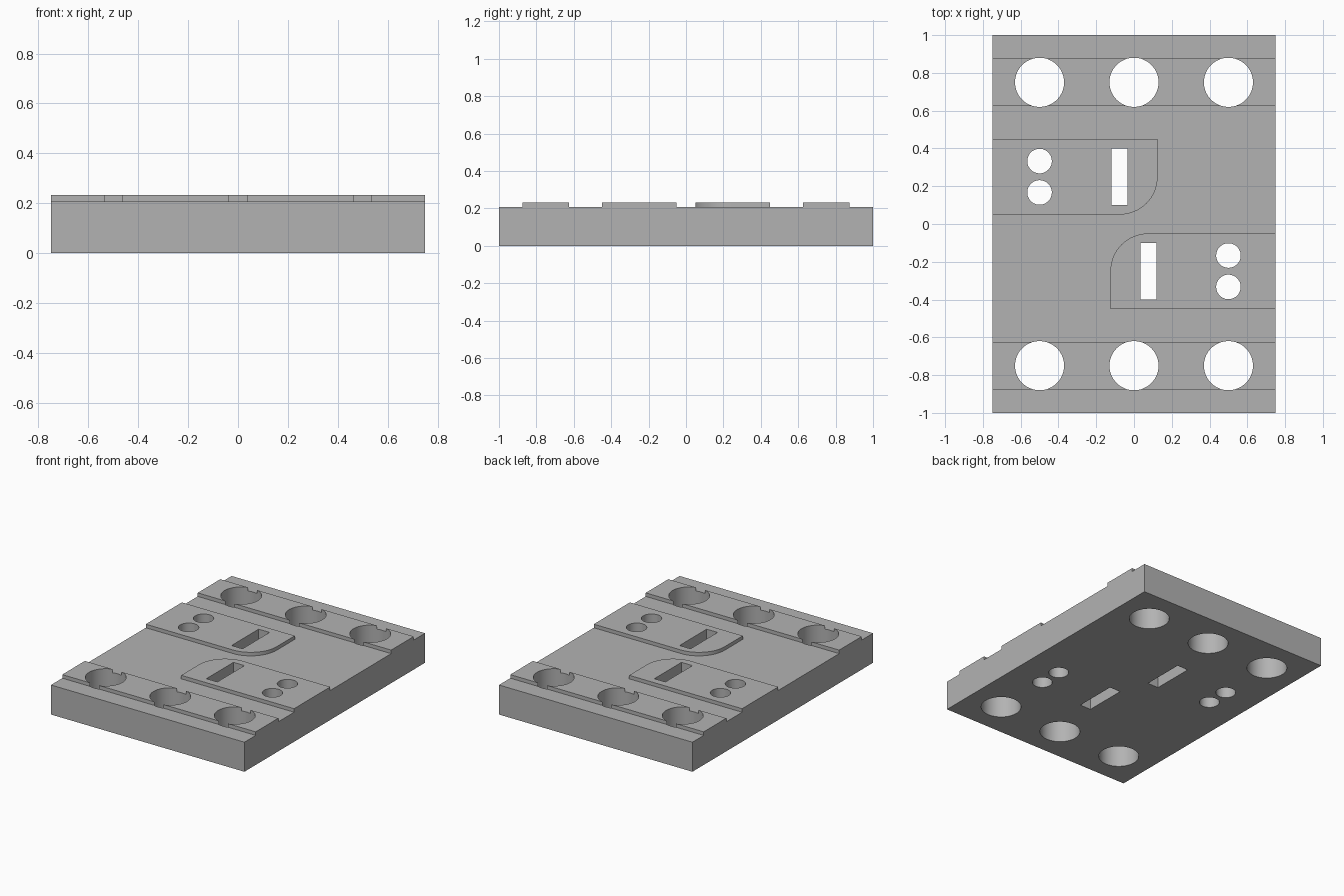
import bpy, bmesh, math

if "Cube" in bpy.data.objects:
    bpy.data.objects.remove(bpy.data.objects["Cube"])

BASE, TOP = 0.207, 0.232     # height of the slab and of the raised pads

grey = bpy.data.materials.new("plain grey")
grey.diffuse_color = (0.45, 0.45, 0.45, 1)
grey.use_nodes = True
grey.node_tree.nodes["Principled BSDF"].inputs["Base Color"].default_value = grey.diffuse_color


def prism(name, outline, z0, z1):
    """Extrude a counter-clockwise outline from z0 to z1."""
    bm = bmesh.new()
    face = bm.faces.new([bm.verts.new((x, y, z0)) for x, y in outline])
    ext = bmesh.ops.extrude_face_region(bm, geom=[face])
    verts = [g for g in ext["geom"] if isinstance(g, bmesh.types.BMVert)]
    bmesh.ops.translate(bm, verts=verts, vec=(0, 0, z1 - z0))
    bmesh.ops.recalc_face_normals(bm, faces=bm.faces)
    mesh = bpy.data.meshes.new(name)
    bm.to_mesh(mesh)
    bm.free()
    mesh.materials.append(grey)
    obj = bpy.data.objects.new(name, mesh)
    bpy.context.collection.objects.link(obj)
    return obj


def rect(x0, x1, y0, y1):
    return [(x0, y0), (x1, y0), (x1, y1), (x0, y1)]


def circle(cx, cy, r, n=64):
    return [(cx + r * math.cos(2 * math.pi * i / n),
             cy + r * math.sin(2 * math.pi * i / n)) for i in range(n)]


def turn(points, s):
    """Half turn about the centre when s is -1."""
    return [(s * x, s * y) for x, y in points]


def apply_boolean(target, tool, operation):
    mod = target.modifiers.new(operation, 'BOOLEAN')
    mod.operation, mod.solver, mod.object = operation, 'EXACT', tool
    bpy.context.view_layer.objects.active = target
    bpy.ops.object.modifier_apply(modifier=mod.name)
    bpy.data.objects.remove(tool)


plate = prism("mounting_plate", rect(-0.75, 0.75, -1, 1), 0, BASE)

# Raised tab with one rounded corner
tab = [(-0.75, 0.05)]
for i in range(17):
    a = -math.pi / 2 + math.pi / 2 * i / 16
    tab.append((-0.075 + 0.2 * math.cos(a), 0.25 + 0.2 * math.sin(a)))
tab += [(0.125, 0.45), (-0.75, 0.45)]

# Raised strips and tabs, each paired by a half turn
for s in (1, -1):
    for outline in (rect(-0.75, 0.75, 0.625, 0.875), tab):
        apply_boolean(plate, prism("pad", turn(outline, s), BASE - 0.1, TOP), 'UNION')

# Through holes: three large, two small and one slot on each half
holes = [circle(x, 0.75, 0.13) for x in (-0.5, 0, 0.5)]
holes += [circle(-0.5, y, 0.065, 48) for y in (0.167, 0.333)]
holes.append(rect(-0.12, -0.035, 0.10, 0.40))
for s in (1, -1):
    for outline in holes:
        apply_boolean(plate, prism("cutter", turn(outline, s), -0.1, 0.4), 'DIFFERENCE')

# Smooth hole walls, sharp edges
plate.select_set(True)
bpy.context.view_layer.objects.active = plate
bpy.ops.object.shade_smooth_by_angle(angle=math.radians(30))
